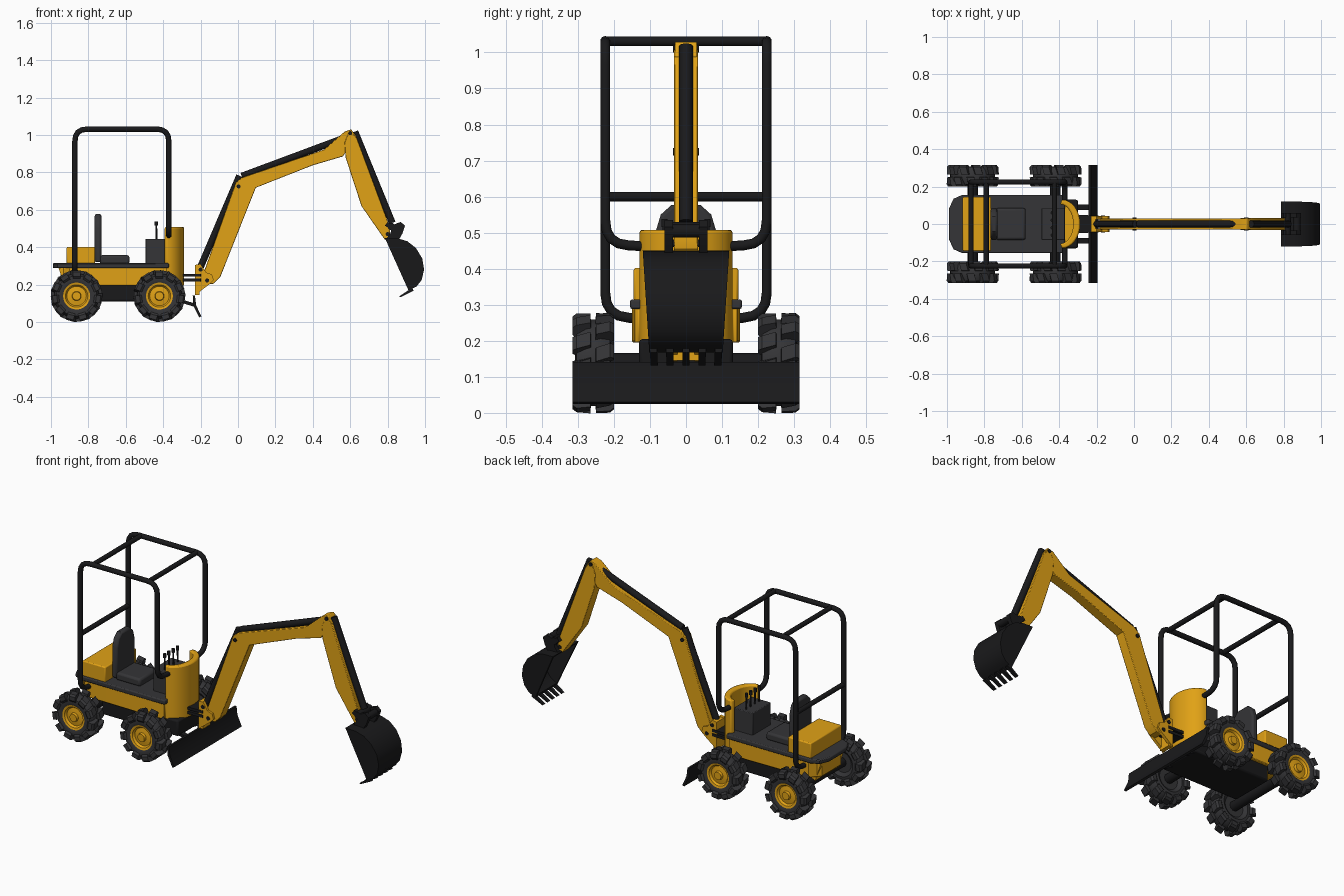
import bpy, bmesh
from math import sin, cos, pi, radians
from mathutils import Vector, Matrix

if "Cube" in bpy.data.objects:
    bpy.data.objects.remove(bpy.data.objects["Cube"])


def mat(name, c):
    m = bpy.data.materials.new(name)
    m.diffuse_color = (*c, 1)
    m.use_nodes = True
    m.node_tree.nodes["Principled BSDF"].inputs["Base Color"].default_value = m.diffuse_color
    return m


YELLOW = mat("yellow_paint", (0.75, 0.36, 0.008))
BLACK = mat("black_steel", (0.010, 0.010, 0.011))
GREY = mat("dark_rubber", (0.035, 0.035, 0.038))


def finish(name, bm, m, bevel=0, smooth=True):
    bmesh.ops.recalc_face_normals(bm, faces=bm.faces)
    me = bpy.data.meshes.new(name)
    bm.to_mesh(me)
    bm.free()
    me.materials.append(m)
    o = bpy.data.objects.new(name, me)
    bpy.context.collection.objects.link(o)
    if bevel:
        b = o.modifiers.new("bevel", 'BEVEL')
        b.width, b.segments, b.limit_method = bevel, 2, 'ANGLE'
        b.angle_limit = radians(50)
    if smooth:
        bpy.ops.object.select_all(action='DESELECT')
        o.select_set(True)
        bpy.context.view_layer.objects.active = o
        bpy.ops.object.shade_smooth_by_angle(angle=radians(32))
    return o


def prism(name, pts, a, b, m, axis='y', bevel=0):
    """Extrude an xz profile along y, or an xy profile along z."""
    bm = bmesh.new()
    place = (lambda p, t: (p[0], t, p[1])) if axis == 'y' else (lambda p, t: (p[0], p[1], t))
    f = bm.faces.new([bm.verts.new(place(p, a)) for p in pts])
    r = bmesh.ops.extrude_face_region(bm, geom=[f])
    d = Vector((0, b - a, 0) if axis == 'y' else (0, 0, b - a))
    bmesh.ops.translate(bm, vec=d, verts=[v for v in r['geom'] if isinstance(v, bmesh.types.BMVert)])
    return finish(name, bm, m, bevel)


def box(name, x0, x1, y0, y1, z0, z1, m, bevel=0):
    return prism(name, [(x0, z0), (x1, z0), (x1, z1), (x0, z1)], y0, y1, m, 'y', bevel)


def tube(name, pts, r, m, bend=0):
    """Round tube along a path with rounded corners."""
    pts = [Vector(p) for p in pts]
    path = [pts[0]]
    for p, c, n in zip(pts, pts[1:], pts[2:]):
        a, b = c + (p - c).normalized() * bend, c + (n - c).normalized() * bend
        path += [a * (1 - t) ** 2 + c * 2 * t * (1 - t) + b * t * t for t in (0, .25, .5, .75, 1)]
    path.append(pts[-1])
    cu = bpy.data.curves.new(name, 'CURVE')
    cu.dimensions, cu.bevel_depth, cu.bevel_resolution, cu.use_fill_caps = '3D', r, 3, True
    s = cu.splines.new('POLY')
    s.points.add(len(path) - 1)
    for q, p in zip(s.points, path):
        q.co = (*p, 1)
    cu.materials.append(m)
    o = bpy.data.objects.new(name, cu)
    bpy.context.collection.objects.link(o)
    bpy.ops.object.select_all(action='DESELECT')
    o.select_set(True)
    bpy.context.view_layer.objects.active = o
    bpy.ops.object.convert(target='MESH')
    bpy.ops.object.shade_smooth_by_angle(angle=radians(50))


def lathe(name, prof, m, loc, side, n=32):
    """Spin (radius, y) profile about the y axis."""
    bm = bmesh.new()
    vs = [bm.verts.new((r, y, 0)) for r, y in prof]
    es = [bm.edges.new(e) for e in zip(vs, vs[1:])]
    bmesh.ops.spin(bm, geom=vs + es, axis=(0, 1, 0), cent=(0, 0, 0), angle=2 * pi, steps=n, use_duplicate=False)
    bmesh.ops.remove_doubles(bm, verts=bm.verts, dist=1e-4)
    bmesh.ops.transform(bm, matrix=Matrix.Translation(loc) @ Matrix.Diagonal((1, side, 1, 1)), verts=bm.verts)
    return finish(name, bm, m)


# wheels: tyre, staggered lugs, yellow rim
R = 0.139
for wx, end in ((-0.863, "rear"), (-0.42, "front")):
    for s, lr in ((-1, "right"), (1, "left")):
        c, tag = (wx, s * 0.2575, R), f"{end}_{lr}"
        lathe("tyre_" + tag, [(0, -.035), (.06, -.035), (.08, -.05), (.108, -.046), (.12, -.02), (.12, .02),
                              (.108, .046), (.085, .05), (.07, .044), (.07, .02), (0, .02)], GREY, c, s)
        lathe("rim_" + tag, [(0, .048), (.022, .048), (.025, .034), (.052, .03), (.06, .042), (.072, .045), (.072, .02)],
              YELLOW, c, s)
        bm = bmesh.new()
        for k in range(11):
            for side in (-1, 1):
                a = 2 * pi * (k + .3 * (side > 0)) / 11
                rot = Matrix.Translation(c) @ Matrix.Rotation(a, 4, 'Y')
                prof = [(.006, .112), (.008, .137), (.046, .137), (.0575, .128), (.0575, .105), (.045, .09)]
                lo, hi = ([bm.verts.new(rot @ Vector((w + side * .012 * (y < .03), side * y, z))) for y, z in prof]
                          for w in (-.02, .02))
                bm.faces.new(lo)
                bm.faces.new(hi)
                for i in range(6):
                    j = (i + 1) % 6
                    bm.faces.new((lo[i], lo[j], hi[j], hi[i]))
        finish("tyre_lugs_" + tag, bm, GREY, smooth=False)
    tube("axle_" + end, [(wx, -.23, R), (wx, .23, R)], .028, BLACK)

# undercarriage and upper body
box("undercarriage", -.80, -.30, -.13, .13, .11, .205, BLACK, .01)


def arc(cx, rx, ry, n=16):
    return [(cx + rx * cos(t), ry * sin(t)) for t in (pi * (i / n - .5) for i in range(n + 1))]


prism("body_shell", [(-.95, .09), (-.90, .145), (-.5, .15), (-.38, .142)] + arc(-.385, .097, .13)[::-1]
      + [(-.38, -.142), (-.5, -.15), (-.90, -.145), (-.95, -.09)], .195, .292, YELLOW, 'z', .006)
prism("rear_skirt", [(-.96, .29), (-.90, .29), (-.88, .19), (-.92, .17)], -.11, .11, YELLOW)
prism("deck", [(-.37, .155), (-.92, .155), (-.965, .135), (-.99, .08), (-.99, -.08), (-.965, -.135),
               (-.92, -.155), (-.37, -.155)], .288, .315, GREY, 'z', .006)
prism("front_cowl", arc(-.385, .097, .13) + arc(-.395, .07, .105)[::-1], .2, .508, YELLOW, 'z', .008)
box("engine_cover", -.916, -.765, -.145, .145, .31, .402, YELLOW, .006)

# seat, console and levers
box("seat_cushion", -.74, -.58, -.085, .085, .31, .357, GREY, .012)
bm = bmesh.new()
ring = [(-.085, .32), (.085, .32), (.085, .50), (.07, .55), (.04, .577), (-.04, .577), (-.07, .55), (-.085, .50)]
a, b = ([bm.verts.new((x, y, z)) for y, z in ring] for x in (-.766, -.73))
bm.faces.new(a)
bm.faces.new(b)
for i in range(8):
    bm.faces.new((a[i], a[i - 1], b[i - 1], b[i]))
finish("seat_back", bm, GREY, .01)
box("console", -.495, -.37, -.085, .085, .31, .445, GREY, .004)
for i, y in enumerate((-.06, -.02, .02, .06)):
    tube(f"lever_{i}", [(-.435, y, .44), (-.437, y, .52)], .005, BLACK)
    tube(f"lever_knob_{i}", [(-.437, y, .515), (-.437, y, .538)], .009, BLACK)

# roll cage
for s, lr in ((-1, "right"), (1, "left")):
    y = s * .224
    tube("cage_side_" + lr, [(-.872, s * .13, .262), (-.872, y, .268), (-.872, y, 1.031), (-.37, y, 1.031),
                             (-.37, y, .468), (-.37, s * .11, .462)], .0145, BLACK, .065)
for name, x, z in (("top_rear", -.79, 1.031), ("top_front", -.425, 1.031), ("back", -.872, .6)):
    tube("cage_bar_" + name, [(x, -.224, z), (x, .224, z)], .014, BLACK)

# dozer blade and its arms
prism("dozer_blade", [(-.242, .141), (-.24, .09), (-.208, .025), (-.196, .03), (-.224, .09), (-.23, .141)],
      -.315, .315, BLACK)
for s in (-1, 1):
    prism("blade_arm", [(-.36, .12), (-.235, .082), (-.235, .10), (-.36, .14)], s * .09 - .015, s * .09 + .015, BLACK)

# swing mount and boom foot
for z in (.225, .25):
    prism("swing_plate", [(-.33, -.05), (-.2, -.045), (-.18, 0), (-.2, .045), (-.33, .05)],
          z - .008, z + .008, BLACK, 'z')
for s in (-1, 1):
    prism("boom_foot", [(-.23, .305), (-.23, .143), (-.155, .2), (-.13, .225), (-.14, .255), (-.17, .265), (-.2, .31)],
          s * .024, s * .042, YELLOW)
box("boom_foot_web", -.23, -.205, -.035, .035, .145, .305, YELLOW)

# boom and stick
prism("boom", [(-.165, .2), (-.185, .26), (-.012, .745), (.02, .772), (.46, .922), (.57, 1.018), (.605, 1.03),
               (.635, .99), (.56, .885), (.40, .838), (.095, .718), (-.095, .24), (-.13, .205)], -.03, .03, YELLOW, 'y', .003)
prism("stick", [(.595, 1.02), (.635, .985), (.815, .5), (.81, .455), (.785, .44), (.66, .62), (.575, .88), (.57, .96)],
      -.033, .033, YELLOW, 'y', .003)
for name, p, q in (("lower", (-.2, .295), (.008, .782)), ("upper", (.02, .78), (.57, .985)),
                   ("stick", (.625, 1.018), (.825, .53))):
    tube("cylinder_" + name, [(p[0], 0, p[1]), (q[0], 0, q[1])], .019, BLACK)
for i, (x, z) in enumerate(((-.165, .222), (-.2, .28), (.003, .725), (.6, 1.01), (.8, .47))):
    tube(f"pin_{i}", [(x, -.046 if i < 2 else -.036, z), (x, .046 if i < 2 else .036, z)], .011, BLACK)

# bucket with linkage and teeth
for s in (-1, 1):
    prism("bucket_link", [(.785, .515), (.80, .535), (.83, .52), (.87, .535), (.893, .515), (.88, .475), (.86, .44),
                          (.79, .44), (.815, .475), (.82, .495)], s * .036, s * .06, BLACK)
tube("link_pin_upper", [(.82, -.06, .51), (.82, .06, .51)], .02, BLACK)
tube("link_pin_lower", [(.87, -.06, .505), (.87, .06, .505)], .02, BLACK)
outer = [(.785, .45), (.85, .448), (.905, .432), (.952, .395), (.985, .34), (.995, .28), (.982, .225), (.955, .19), (.912, .168)]
mid = Vector((.87, .31))
inner = [tuple(Vector(p) + (mid - Vector(p)).normalized() * .014) for p in outer]
parts = [prism("bucket_shell", outer + inner[::-1], -.12, .12, BLACK)]
for s in (-1, 1):
    parts.append(prism("bucket_side", outer, s * .106, s * .12, BLACK))
for y in (-.106, -.053, 0, .053, .106):
    parts.append(prism("bucket_tooth", [(.93, .182), (.862, .137), (.868, .132), (.94, .168)], y - .012, y + .012, BLACK))
for o in parts:
    for v in o.data.vertices:
        v.co.y *= 1 - .16 * (.45 - v.co.z) / .3
